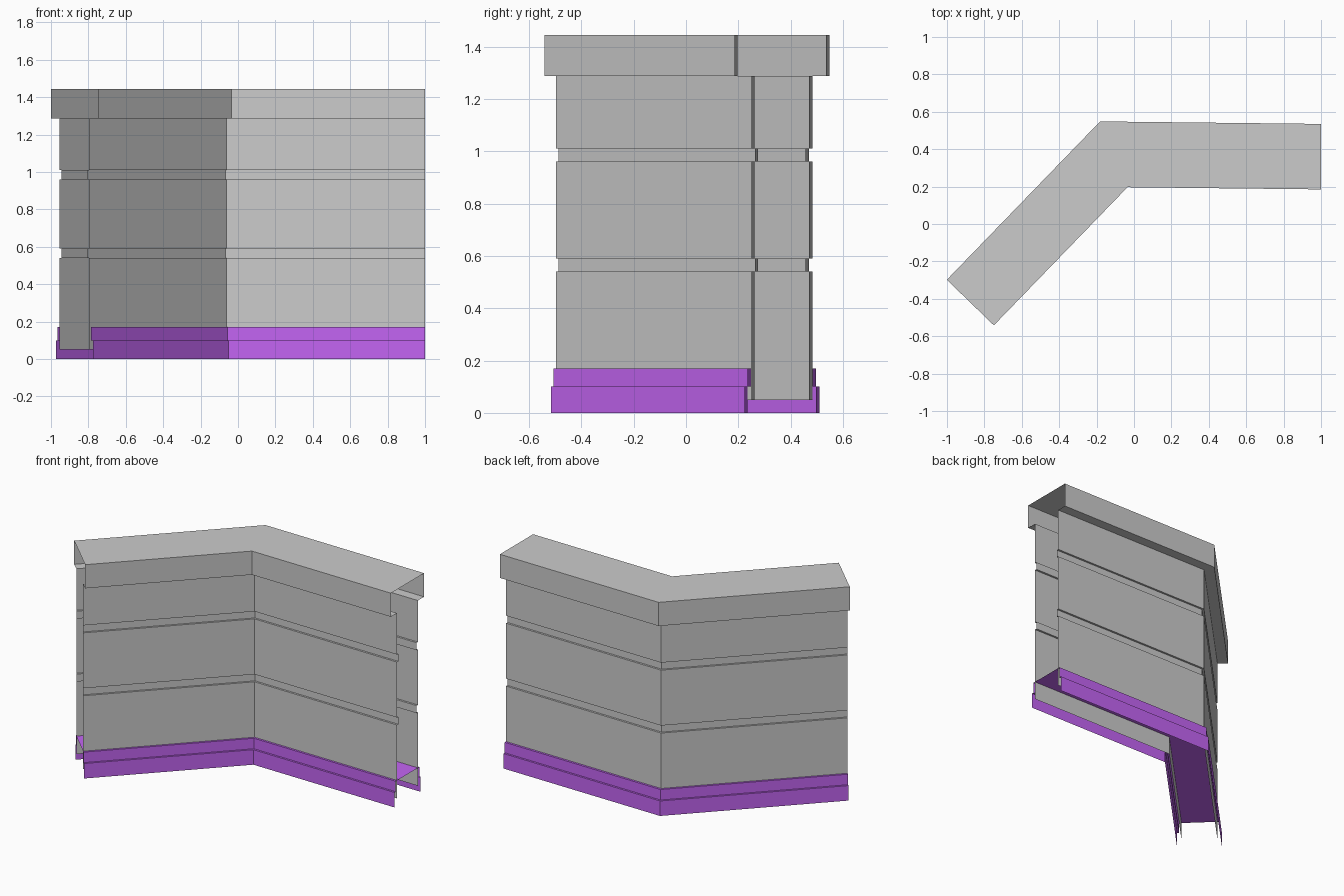
import bpy
import bmesh
from mathutils import Vector

if "Cube" in bpy.data.objects:
    bpy.data.objects.remove(bpy.data.objects["Cube"])

# Centre line of the bent wall: left end, corner, right end
PATH = [Vector((-0.875, -0.42)), Vector((-0.108, 0.3725)), Vector((1.0, 0.36))]


def perp(a, b):
    d = (b - a).normalized()
    return Vector((-d.y, d.x))


# Square cut on the left, mitre at the corner, cut along x = 1 on the right
n1, n2 = perp(PATH[0], PATH[1]), perp(PATH[1], PATH[2])
OFFSETS = [n1, (n1 + n2) / (1 + n1.dot(n2)), Vector((0, 1))]


def sweep(name, half, color=None):
    """Mirror a half profile of (half width, z) and sweep it along the path."""
    profile = half + [(-w, z) for w, z in reversed(half)]
    bm = bmesh.new()
    rows = []
    for p, n in zip(PATH, OFFSETS):
        rows.append([bm.verts.new((p.x + n.x * w, p.y + n.y * w, z)) for w, z in profile])
    for a, b in zip(rows, rows[1:]):
        for j in range(len(profile) - 1):
            bm.faces.new((a[j], a[j + 1], b[j + 1], b[j]))
    mesh = bpy.data.meshes.new(name)
    bm.to_mesh(mesh)
    bm.free()
    obj = bpy.data.objects.new(name, mesh)
    bpy.context.collection.objects.link(obj)
    if color:
        mat = bpy.data.materials.new(name + "_purple")
        mat.diffuse_color = color
        mat.use_nodes = True
        mat.node_tree.nodes["Principled BSDF"].inputs["Base Color"].default_value = mat.diffuse_color
        mesh.materials.append(mat)
    return obj


# Wall shell with two recessed grooves and an overhanging cap
WALL, GROOVE, CAP = 0.11, 0.097, 0.175
half = [(WALL, 0.05)]
for z in (0.54, 0.96):
    half += [(WALL, z), (GROOVE, z), (GROOVE, z + 0.05), (WALL, z + 0.05)]
half += [(WALL, 1.287), (CAP, 1.287), (CAP, 1.445)]
sweep("wall_and_cap", half)

# Stepped purple plinth, closed on top
sweep("plinth", [(0.137, 0), (0.137, 0.1), (0.124, 0.1), (0.124, 0.17)],
      (0.55, 0.13, 0.9, 1))
